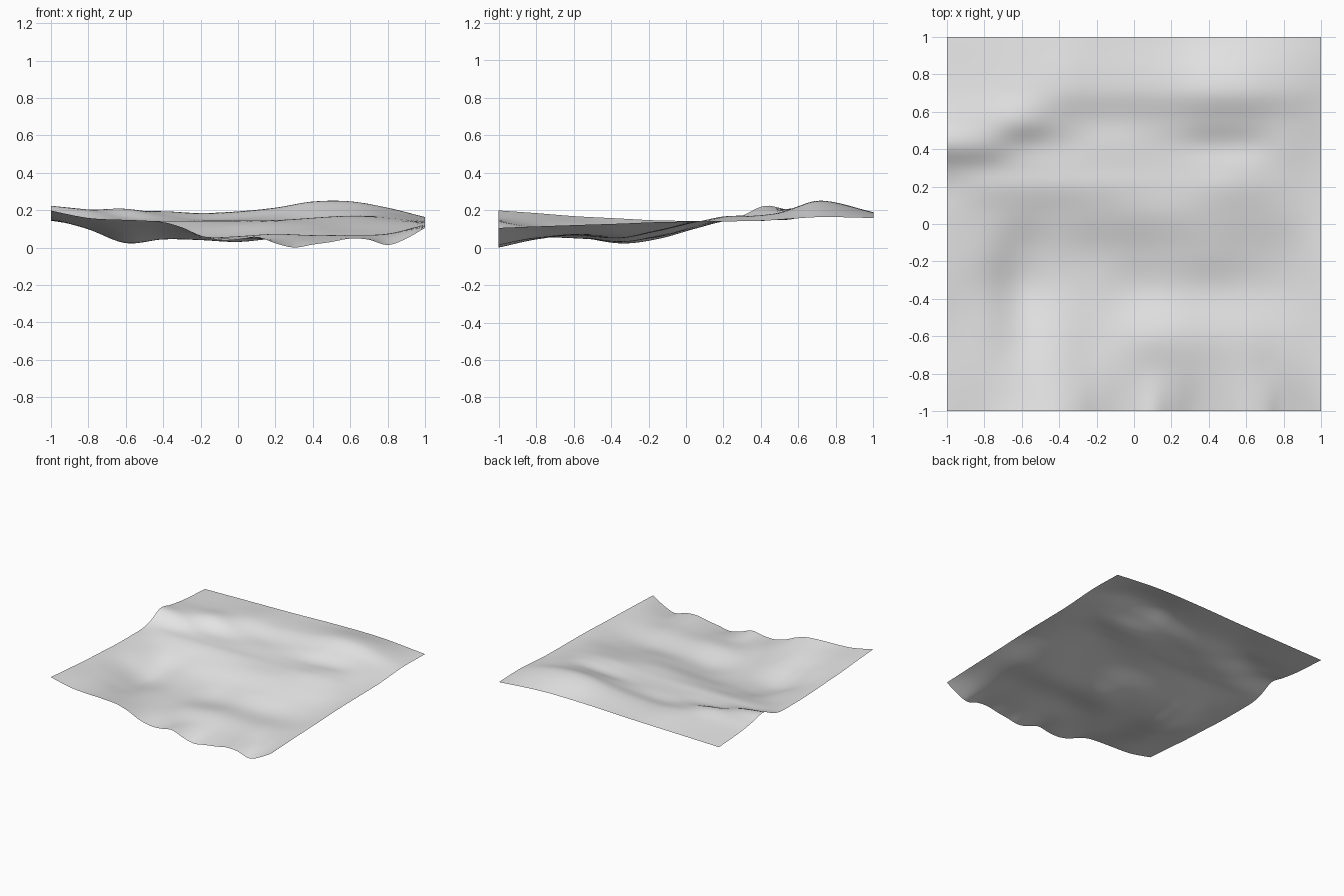
import bpy
import bmesh

cube = bpy.data.objects.get("Cube")
if cube:
    bpy.data.objects.remove(cube, do_unlink=True)

SEGMENTS = 72
SIZE = 2.0


def smooth_curve(xs, ys, x):
    """Cubic Hermite curve through the points (xs, ys), evaluated at x."""
    last = len(xs) - 1

    def tangent(k):
        before, after = max(k - 1, 0), min(k + 1, last)
        return (ys[after] - ys[before]) / (xs[after] - xs[before])

    i = 0
    while i < last - 1 and x > xs[i + 1]:
        i += 1
    step = xs[i + 1] - xs[i]
    t = (x - xs[i]) / step
    rise = t * t * (3 - 2 * t)
    return (ys[i] + (ys[i + 1] - ys[i]) * rise
            + step * tangent(i) * t * (1 - t) ** 2
            - step * tangent(i + 1) * t * t * (1 - t))


def spaced(count):
    """Evenly spaced positions across the full width."""
    return [SIZE * k / (count - 1) - SIZE / 2 for k in range(count)]


section_depths = []
section_heights = []
columns = spaced(SEGMENTS + 1)


def cross_section(depth, *heights):
    """Add a west-to-east profile, with heights in thousandths of a unit."""
    positions = spaced(len(heights))
    section_depths.append(depth)
    section_heights.append(
        [smooth_curve(positions, heights, x) / 1000 for x in columns])


# Front edge, with its wavy outline
cross_section(-1, 200, 178, 160, 153, 150, 146, 138, 110, 66, 42, 45,
              60, 25, 2, 18, 32, 50, 44, 15, 50, 107)
# Low front ridge
cross_section(-.8, 186, 150, 115, 100, 62, 52, 48, 46, 58, 55, 115)
cross_section(-.6, 170, 130, 70, 72, 52, 62, 75, 68, 70, 75, 122)
# Valley floor and the slope behind it
cross_section(-.35, 157, 100, 26, 46, 42, 32, 50, 52, 55, 75, 130)
cross_section(-.15, 147, 110, 50, 60, 58, 65, 85, 95, 90, 100, 138)
cross_section(.05, 145, 105, 112, 135, 137, 141)
# Middle plateau
cross_section(.2, 148, 142, 143, 148, 168, 142)
cross_section(.3, 172, 155, 146, 144, 144, 145, 148, 158, 172, 165, 143)
# Rear ridges
cross_section(.42, 225, 200, 160, 146, 148, 150, 152, 156, 168, 176, 146)
cross_section(.55, 202, 203, 208, 172, 152, 158, 176, 200, 205, 190, 155)
cross_section(.72, 178, 183, 192, 196, 185, 194, 215, 248, 249, 215, 165)
# Back edge
cross_section(1, 160, 168, 176, 188, 189, 160)

# Terrain sheet
bm = bmesh.new()
bmesh.ops.create_grid(bm, x_segments=SEGMENTS, y_segments=SEGMENTS, size=SIZE / 2)
for vert in bm.verts:
    column = round((vert.co.x + SIZE / 2) / SIZE * SEGMENTS)
    slice_heights = [row[column] for row in section_heights]
    vert.co.z = smooth_curve(section_depths, slice_heights, vert.co.y)
lowest = min(vert.co.z for vert in bm.verts)
bmesh.ops.translate(bm, verts=bm.verts, vec=(0, 0, -lowest))
for face in bm.faces:
    face.smooth = True

mesh = bpy.data.meshes.new("terrain")
bm.to_mesh(mesh)
bm.free()
terrain = bpy.data.objects.new("terrain", mesh)
bpy.context.collection.objects.link(terrain)

# Plain grey ground colour
ground = bpy.data.materials.new("light_grey")
ground.use_nodes = True
ground.diffuse_color = (0.8, 0.8, 0.8, 1)
ground.node_tree.nodes["Principled BSDF"].inputs["Base Color"].default_value = (0.8, 0.8, 0.8, 1)
mesh.materials.append(ground)
